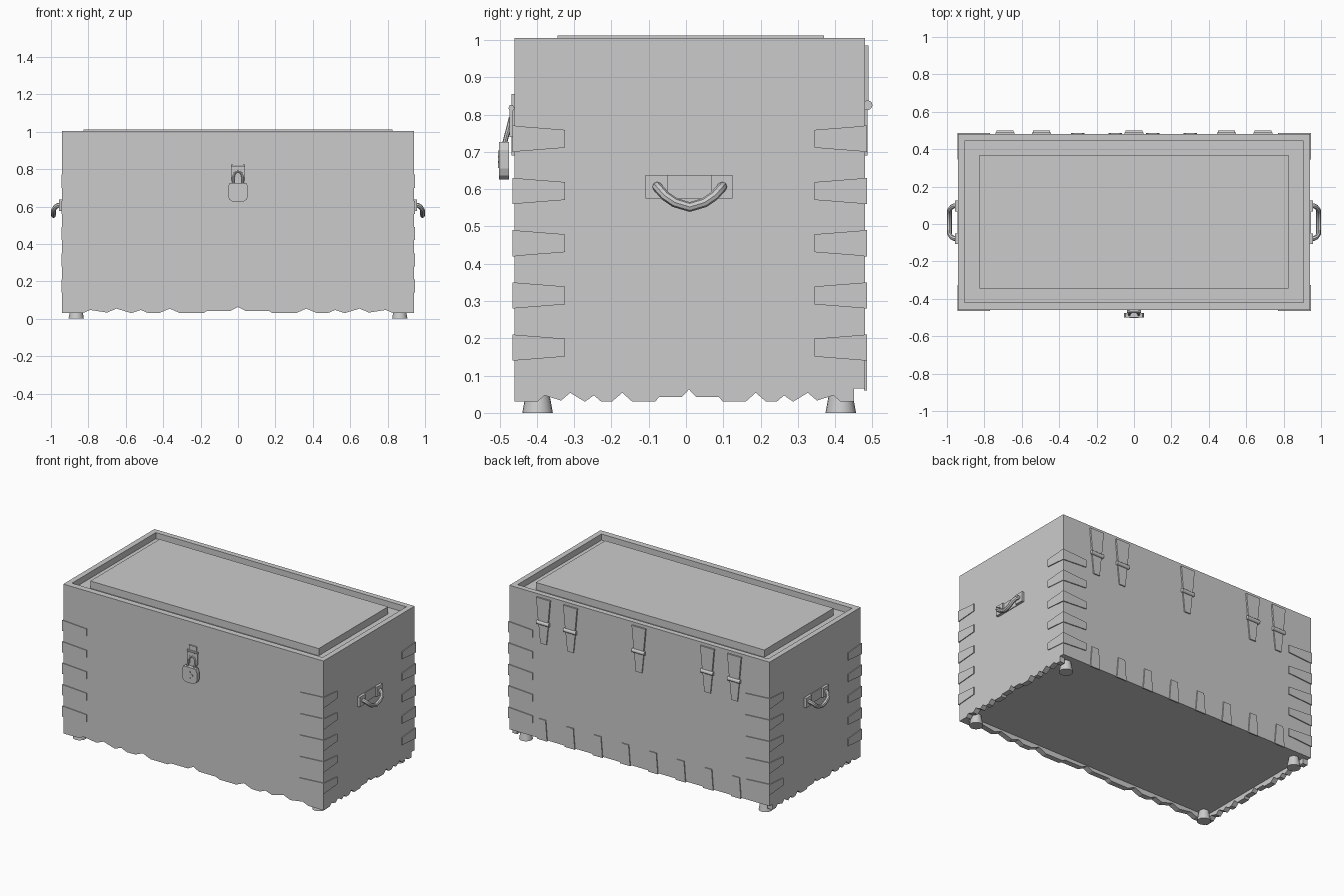
import bpy, bmesh, math
from mathutils import Vector, Matrix

if "Cube" in bpy.data.objects:
    bpy.data.objects.remove(bpy.data.objects["Cube"])


def finish(name, bm):
    bmesh.ops.recalc_face_normals(bm, faces=bm.faces)
    me = bpy.data.meshes.new(name)
    bm.to_mesh(me)
    bm.free()
    ob = bpy.data.objects.new(name, me)
    bpy.context.collection.objects.link(ob)
    return ob


def prism(bm, pts, axis, lo, hi):
    """Extrude a 2D outline along one axis."""
    place = {'x': lambda a, b, t: (t, a, b),
             'y': lambda a, b, t: (a, t, b),
             'z': lambda a, b, t: (a, b, t)}[axis]
    rings = [[bm.verts.new(place(a, b, t)) for a, b in pts] for t in (lo, hi)]
    n = len(pts)
    for r in rings:
        bm.faces.new(r)
    for i in range(n):
        j = (i + 1) % n
        bm.faces.new((rings[0][i], rings[0][j], rings[1][j], rings[1][i]))


def rect(x0, x1, y0, y1):
    return [(x0, y0), (x1, y0), (x1, y1), (x0, y1)]


def cone(bm, centre, r1, r2, depth, seg=16, along_x=False):
    m = Matrix.Translation(centre)
    if along_x:
        m = m @ Matrix.Rotation(math.pi / 2, 4, 'Y')
    bmesh.ops.create_cone(bm, cap_ends=True, segments=seg, radius1=r1,
                          radius2=r2, depth=depth, matrix=m)


def smooth(ob, angle=40):
    bpy.ops.object.select_all(action='DESELECT')
    bpy.context.view_layer.objects.active = ob
    ob.select_set(True)
    bpy.ops.object.shade_smooth_by_angle(angle=math.radians(angle))


def tube(name, pts, r):
    cu = bpy.data.curves.new(name, 'CURVE')
    cu.dimensions = '3D'
    cu.bevel_depth, cu.bevel_resolution, cu.use_fill_caps = r, 2, True
    sp = cu.splines.new('POLY')
    sp.points.add(len(pts) - 1)
    for p, co in zip(sp.points, pts):
        p.co = (*co, 1)
    ob = bpy.data.objects.new(name, cu)
    bpy.context.collection.objects.link(ob)
    bpy.ops.object.select_all(action='DESELECT')
    bpy.context.view_layer.objects.active = ob
    ob.select_set(True)
    bpy.ops.object.convert(target='MESH')
    smooth(bpy.context.object)


# chest body with a grooved lid and raised panel
bm = bmesh.new()
loops = [(.94, -.46, .48, .02), (.94, -.46, .48, 1.005), (.905, -.42, .445, 1.005),
         (.905, -.42, .445, .965), (.825, -.345, .37, .965), (.825, -.345, .37, 1.012)]
rings = [[bm.verts.new((x, y, z)) for x, y in rect(-w, w, y0, y1)] for w, y0, y1, z in loops]
for a, b in zip(rings, rings[1:]):
    for i in range(4):
        j = (i + 1) % 4
        bm.faces.new((a[i], a[j], b[j], b[i]))
bm.faces.new(rings[0])
bm.faces.new(rings[-1])
body = finish("chest_body", bm)

# scalloped lower edge: underside pocket, then front and side wave profiles
half = [(-.83, .03), (-.79, .047), (-.70, .033), (-.65, .054), (-.57, .03),
        (-.52, .047), (-.48, .03), (-.42, .031), (-.365, .054), (-.31, .03),
        (-.185, .03), (-.165, .042), (-.04, .042)]
wave = half + [(0, .063)] + [(-x, z) for x, z in reversed(half)]


def wave_outline(scale, shift, end):
    return ([(-end, -.1), (-end, .03)] + [(x * scale + shift, z) for x, z in wave]
            + [(end, .03), (end, -.1)])


pocket = [(-.905, -.425), (.905, -.425), (.905, .45), (1.2, .45), (1.2, .7),
          (-1.2, .7), (-1.2, .45), (-.905, .45)]
for pts, axis, lo, hi in ((pocket, 'z', -.2, .065),
                          (wave_outline(1, 0, 1.3), 'y', -1, 1),
                          (wave_outline(.49, .008, .8), 'x', -1.5, 1.5)):
    bm = bmesh.new()
    prism(bm, pts, axis, lo, hi)
    cutter = finish("cutter", bm)
    cutter.hide_render = True
    mod = body.modifiers.new("cut", 'BOOLEAN')
    mod.operation, mod.solver, mod.object = 'DIFFERENCE', 'EXACT', cutter
    bpy.context.view_layer.objects.active = body
    bpy.ops.object.modifier_apply(modifier=mod.name)
    bpy.data.objects.remove(cutter)

# feet
bm = bmesh.new()
for x in (-.865, .865):
    for y in (-.398, .415):
        cone(bm, (x, y, .036), .041, .028, .072, 20)
smooth(finish("feet", bm))

# dovetail straps on the corners and along the lower back edge
bm = bmesh.new()
for k in range(5):
    z = .175 + .14 * k

    def tail(a, b):
        return [(a, z - .035), (b, z - .024), (b, z + .024), (a, z + .035)]
    for s in (-1, 1):
        for y0, y1 in ((-.465, -.325), (.486, .345)):
            prism(bm, tail(y0, y1), 'x', s * .937, s * .945)
        for lo, hi in ((-.465, -.457), (.477, .486)):
            prism(bm, tail(s * .945, s * .77), 'y', lo, hi)
for k in range(8):
    x = -.7 + .2 * k
    prism(bm, [(x - .036, .06), (x + .036, .06), (x + .025, .195), (x - .025, .195)],
          'y', .477, .486)
finish("dovetail_straps", bm)

# hinges on the back
bm = bmesh.new()
for x in (-.69, -.495, 0, .495, .69):
    prism(bm, [(x - .05, .985), (x + .05, .985), (x + .035, .825), (x - .035, .825)],
          'y', .477, .49)
    prism(bm, [(x - .036, .825), (x + .036, .825), (x + .022, .69), (x - .022, .69)],
          'y', .477, .487)
    cone(bm, (x, .487, .825), .013, .013, .09, 12, True)
smooth(finish("hinges", bm))

# side handles with their plates
bm = bmesh.new()
for s in (-1, 1):
    prism(bm, rect(-.108, .125, .575, .638), 'x', s * .93, s * .945)
    for y0, y1 in ((-.108, -.05), (.068, .125)):
        prism(bm, rect(y0, y1, .575, .638), 'x', s * .93, s * .957)
    side = [(.945, .088, .608), (.962, .087, .606), (.976, .08, .598),
            (.986, .066, .582), (.987, .04, .564)]
    path = ([(s * x, .01 - y, z) for x, y, z in side] + [(s * .987, .01, .552)]
            + [(s * x, .01 + y, z) for x, y, z in reversed(side)])
    tube("side_handle", path, .013)
finish("handle_plates", bm)

# hasp on the front
bm = bmesh.new()
prism(bm, rect(-.027, .027, .69, .855), 'y', -.468, -.455)
for s in (-1, 1):
    prism(bm, rect(s * .02, s * .037, .74, .825), 'y', -.473, -.464)
prism(bm, rect(-.037, .037, .79, .825), 'y', -.473, -.464)
cone(bm, (0, -.468, .817), .008, .008, .075, 10, True)
finish("hasp", bm)

# padlock body, keyhole cross and shackle
bm = bmesh.new()
prism(bm, [(-.045, .727), (.045, .727), (.053, .705), (.053, .655), (.046, .637),
           (.03, .626), (-.03, .626), (-.046, .637), (-.053, .655), (-.053, .705)],
      'y', -.501, -.475)
cross = []
for a in range(4):
    c, s = round(math.cos(a * math.pi / 2)), round(math.sin(a * math.pi / 2))
    for u, v in ((.009, -.009), (.024, -.006), (.024, .006)):
        cross.append((u * c - v * s, .68 + u * s + v * c))
prism(bm, cross, 'y', -.5035, -.499)
finish("padlock", bm)
tube("shackle", [(-.025, -.487, .72), (-.025, -.478, .755), (-.018, -.472, .778),
                 (0, -.469, .79), (.018, -.472, .778), (.025, -.478, .755),
                 (.025, -.487, .72)], .0065)
